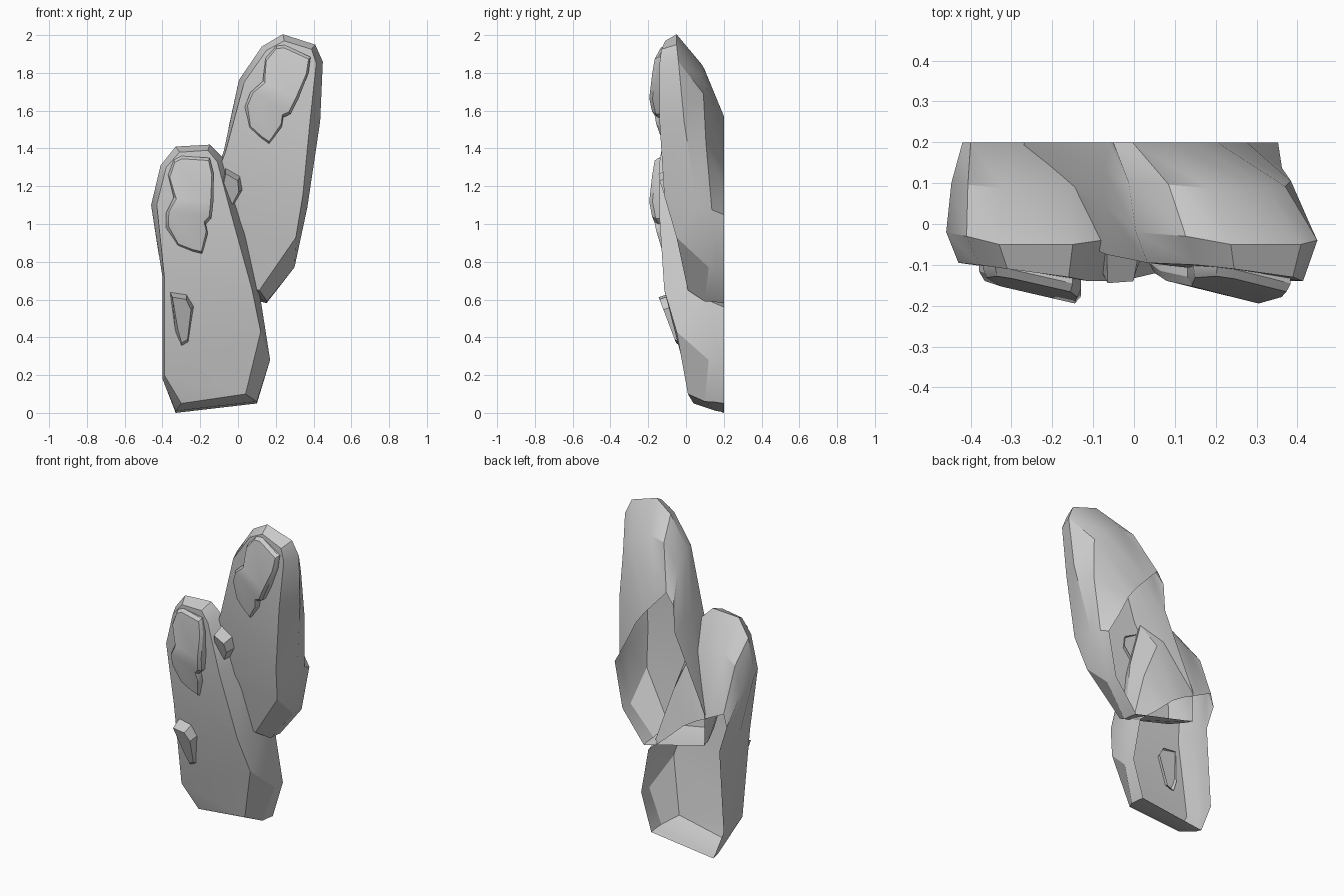
import bpy, bmesh, math
from mathutils import Vector

if "Cube" in bpy.data.objects:
    bpy.data.objects.remove(bpy.data.objects["Cube"], do_unlink=True)

stone = bpy.data.materials.new("stone_grey")
stone.use_nodes = True
colour = (0.6, 0.6, 0.6, 1)
stone.diffuse_color = colour
stone.node_tree.nodes["Principled BSDF"].inputs["Base Color"].default_value = colour


def stack_mesh(name, rings, caps):
    """Join equal rings of (x, y, z) points, back to front, and cap the last one."""
    bm = bmesh.new()
    loops = [[bm.verts.new(p) for p in ring] for ring in rings]
    for lower, upper in zip(loops, loops[1:]):
        for i in range(len(lower)):
            j = (i + 1) % len(lower)
            bm.faces.new((lower[i], lower[j], upper[j], upper[i]))
    for cap in caps:
        bm.faces.new([loops[-1][i] for i in cap])
    # wind every face so that the front cap looks towards -y
    bmesh.ops.recalc_face_normals(bm, faces=bm.faces)
    bm.normal_update()
    bm.faces.ensure_lookup_table()
    if bm.faces[-1].normal.y > 0:
        bmesh.ops.reverse_faces(bm, faces=bm.faces)
    mesh = bpy.data.meshes.new(name)
    bm.to_mesh(mesh)
    bm.free()
    mesh.materials.append(stone)
    return mesh


def inset(outline, amount):
    """Move the outline points towards their middle by a fixed distance."""
    middle = sum((Vector(p) for p in outline), Vector((0, 0))) / len(outline)
    return [Vector(p) + (middle - Vector(p)).normalized() * amount for p in outline]


# Slab shell: open back edge, widest ring and front face, as (x, z) or (x, z, y)
back = [(-.33, 0), (-.4, .18), (-.37, .68), (-.42, .84), (-.4, .92), (-.3, .87),
        (-.2, .82), (-.12, .77), (0, .66), (.12, .56), (.17, .28), (.1, .05)]
widest = [(-.33, .01, .16), (-.4, .18, .1), (-.4, .72, .05), (-.46, 1.1, -.02),
          (-.41, 1.31, -.03), (-.33, 1.41, -.05), (-.15, 1.42, -.05), (-.08, 1.35, -.04),
          (.02, 1.05, -.01), (.12, .6, .06), (.17, .28, .12), (.1, .06, .1)]
front = [(-.3, .05, .04), (-.39, .2, 0), (-.39, .72, -.075), (-.43, 1.1, -.095),
         (-.38, 1.3, -.1), (-.31, 1.38, -.11), (-.16, 1.39, -.13), (-.11, 1.33, -.14),
         (-.03, 1.03, -.14), (.075, .65, -.115), (.12, .43, -.05), (.04, .1, .01)]
back_ring = [Vector((x, .2, z)) for x, z in back]
wide_ring = [Vector((x, y, z)) for x, z, y in widest]
front_ring = [Vector((x, y, z)) for x, z, y in front]
# A rounded shoulder halfway to the back, closer in outline to the widest ring
shoulder = []
for wide, rear in zip(wide_ring, back_ring):
    point = wide.lerp(rear, .32)
    point.y = wide.y * .45 + rear.y * .55
    shoulder.append(point)
slab = stack_mesh(
    "slab", [back_ring, shoulder, wide_ring, front_ring],
    [(0, 1, 11), (1, 10, 11), (1, 2, 9, 10), (2, 3, 8, 9), (3, 4, 7, 8), (4, 5, 6, 7)])

# Raised flake near the top: highest along a crease, thinner to its left
flake_line = [(-.37, 1.26), (-.34, 1.34), (-.3, 1.36), (-.15, 1.35), (-.13, 1.27),
              (-.13, 1.12), (-.14, 1.03), (-.17, 1), (-.16, .95), (-.19, .84),
              (-.24, .85), (-.32, .88), (-.38, .98), (-.38, 1.06), (-.34, 1.14), (-.35, 1.18)]


def flake_depth(x, z):
    slope = .12 if z > 1.1 else .25
    return -.2 + .22 * (-.13 - x) + slope * abs(z - 1.1)


flake = stack_mesh(
    "flake",
    [[(x, -.09, z) for x, z in flake_line],
     [(x, flake_depth(x, z) + .02, z) for x, z in flake_line],
     [(x, flake_depth(x, z), z) for x, z in inset(flake_line, .015)]],
    [(5, 6, 7, 8, 9, 10, 11, 12, 13), (13, 14, 15, 0, 1, 2, 3, 4, 5)])

# Small wedge chip lower down
chip_line = [(-.36, .64), (-.27, .63), (-.23, .57), (-.26, .36), (-.3, .34), (-.33, .41)]
chip = stack_mesh(
    "chip",
    [[(x, -.01 - .18 * (z - .35), z) for x, z in chip_line],
     [(x, -.045 - .38 * (z - .35), z) for x, z in inset(chip_line, .03)]],
    [range(len(chip_line))])

# The same rock stands twice: upright, and leaning higher up behind it
for prefix, place, lean in (("short", (0, 0, 0), 0), ("tall", (.04, 0, .57), 21)):
    for part in (slab, flake, chip):
        obj = bpy.data.objects.new(prefix + "_rock_" + part.name, part.copy())
        bpy.context.collection.objects.link(obj)
        obj.location = place
        obj.rotation_euler.y = math.radians(lean)
        bpy.ops.object.select_all(action="DESELECT")
        obj.select_set(True)
        bpy.context.view_layer.objects.active = obj
        bpy.ops.object.shade_smooth_by_angle(angle=math.radians(28))
